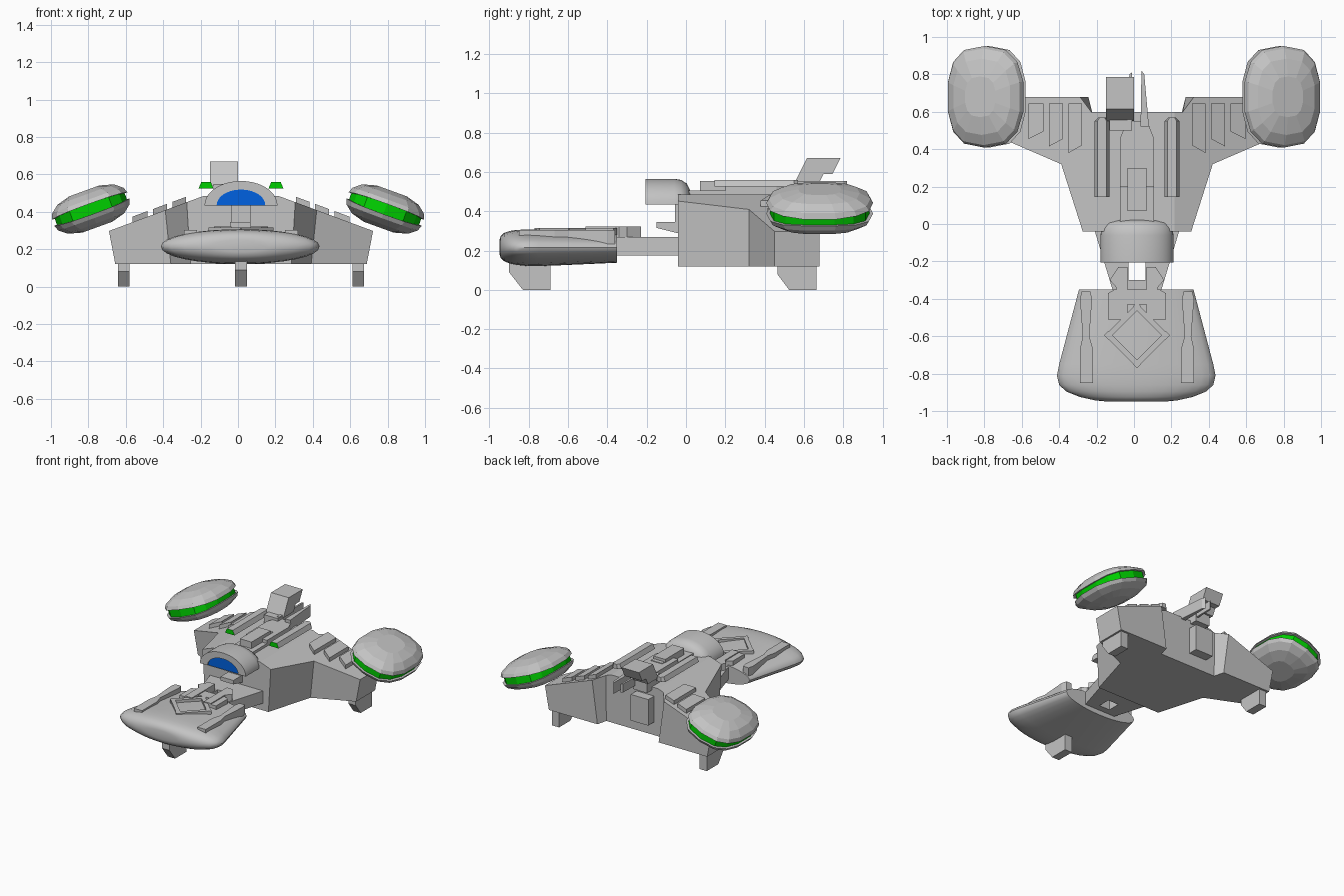
import bpy, bmesh, math
from mathutils import Matrix, Vector

if "Cube" in bpy.data.objects:
    bpy.data.objects.remove(bpy.data.objects["Cube"], do_unlink=True)


def material(name, rgb):
    m = bpy.data.materials.new(name)
    m.use_nodes = True
    m.diffuse_color = (*rgb, 1)
    m.node_tree.nodes["Principled BSDF"].inputs["Base Color"].default_value = (*rgb, 1)
    return m


GREY = material("hull grey", (0.55, 0.55, 0.55))
GREEN = material("glow green", (0.0, 0.64, 0.0))
BLUE = material("window blue", (0.0, 0.12, 0.75))
C = 0.016  # centre line of the hull


def finish(name, bm, mats, smooth=False):
    bmesh.ops.recalc_face_normals(bm, faces=bm.faces)
    me = bpy.data.meshes.new(name)
    bm.to_mesh(me)
    bm.free()
    ob = bpy.data.objects.new(name, me)
    bpy.context.collection.objects.link(ob)
    for m in mats:
        me.materials.append(m)
    if smooth:
        bpy.ops.object.select_all(action="DESELECT")
        ob.select_set(True)
        bpy.context.view_layer.objects.active = ob
        bpy.ops.object.shade_smooth_by_angle(angle=math.radians(40))
    return ob


def loft(name, rings, mats=(GREY,), smooth=False, first_cap=0):
    """Skin a list of equal-length point rings and cap both ends."""
    bm = bmesh.new()
    vs = [[bm.verts.new(p) for p in r] for r in rings]
    n = len(rings[0])
    for a, b in zip(vs, vs[1:]):
        for i in range(n):
            bm.faces.new((a[i], a[(i + 1) % n], b[(i + 1) % n], b[i]))
    bm.faces.new(vs[0]).material_index = first_cap
    bm.faces.new(vs[-1])
    return finish(name, bm, mats, smooth)


def plan(name, pts, z0, z1):
    """Extrude an x-y outline upward."""
    return loft(name, [[(x, y, z) for x, y in pts] for z in (z0, z1)])


def side(name, pts, x0, x1):
    """Extrude a y-z outline sideways."""
    return loft(name, [[(x, y, z) for y, z in pts] for x in (x0, x1)])


def box(name, x0, x1, y0, y1, z0, z1):
    return plan(name, [(x0, y0), (x1, y0), (x1, y1), (x0, y1)], z0, z1)


def roof(x):
    return 0.485 - 0.37 * max(0, abs(x - C) - 0.2)


# Main hull: plan outline (top x, y, bottom x) raised to a pitched roof
half = [(0.29, -0.04, 0.27), (0.405, 0.32, 0.375), (0.706, 0.45, 0.672),
        (0.706, 0.68, 0.672), (0.305, 0.68, 0.26), (0.245, 0.60, 0.24)]
outline = [(1, p) for p in half] + [(-1, p) for p in reversed(half)]
bm = bmesh.new()
low = [bm.verts.new((C + s * p[2], p[1], 0.12)) for s, p in outline]
top = [bm.verts.new((C + s * p[0], p[1], 1)) for s, p in outline]
n = len(outline)
for i in range(n):
    j = (i + 1) % n
    bm.faces.new((low[i], low[j], top[j], top[i]))
bm.faces.new(low)
bm.faces.new(top)
for x in (C - 0.2, C + 0.2):
    bmesh.ops.bisect_plane(bm, geom=bm.verts[:] + bm.edges[:] + bm.faces[:],
                           plane_co=(x, 0, 0), plane_no=(1, 0, 0))
for v in bm.verts:
    if v.co.z > 0.9:
        v.co.z = roof(v.co.x)
finish("hull", bm, [GREY])

# Saucer-like head, skinned through sections along y
sections = [(-0.95, 0.15, 0.185, 0.25), (-0.943, 0.22, 0.163, 0.273), (-0.925, 0.30, 0.146, 0.29),
            (-0.895, 0.375, 0.133, 0.30), (-0.86, 0.412, 0.126, 0.305), (-0.81, 0.424, 0.121, 0.307),
            (-0.75, 0.412, 0.12, 0.306), (-0.35, 0.306, 0.138, 0.288)]
rings = []
for y, w, zl, zh in sections:
    ring = []
    for i in range(32):
        a = 2 * math.pi * i / 32
        s = math.sin(a)
        h = (zh - 0.215) if s > 0 else (zl - 0.215)
        ring.append((C - 0.004 + w * math.cos(a), y, 0.215 + h * abs(s) ** 0.95))
    rings.append(ring)
loft("head", rings, smooth=True)

# Diamond frame on the head
for i in range(4):
    ob = box("diamond_bar", -0.125, 0.125, 0.092, 0.122, 0.27, 0.315)
    ob.data.transform(Matrix.Translation((C, -0.595, 0)) @ Matrix.Rotation(math.radians(45 + 90 * i), 4, "Z"))

for s in (1, -1):
    def mx(pts):
        return [(C + s * x, y) for x, y in pts]

    # Head rails with a narrow waist
    plan("head_rail", mx([(0.235, -0.85), (0.305, -0.85), (0.305, -0.67), (0.29, -0.60), (0.305, -0.40),
                          (0.295, -0.36), (0.25, -0.36), (0.24, -0.40), (0.255, -0.60), (0.235, -0.67)]), 0.22, 0.304)
    # Collar plates and neck prongs
    plan("collar_plate", mx([(0.0, -0.43), (0.07, -0.43), (0.09, -0.51), (0.155, -0.51),
                             (0.155, -0.37), (0.12, -0.35), (0.0, -0.35)]), 0.24, 0.315)
    plan("collar_prong", mx([(0.05, -0.51), (0.11, -0.51), (0.11, -0.34), (0.145, -0.30),
                             (0.10, -0.23), (0.05, -0.23)]), 0.25, 0.322)
    plan("neck_prong", mx([(0.045, -0.37), (0.125, -0.37), (0.225, -0.04), (0.225, 0.08), (0.045, 0.08)]),
         0.175, 0.27)

    # Ribs lying on the sloping wing
    for x0, x1, y0 in ((0.295, 0.365, 0.39), (0.395, 0.47, 0.425), (0.50, 0.58, 0.465)):
        pts = mx([(x0, y0 + 0.03), (x1, y0 - 0.01), (x1, 0.645), (x0, 0.645)])
        loft("wing_rib", [[(x, y, roof(x) + dz) for x, y in pts] for dz in (-0.02, 0.03)])

    # Roof cannons with green muzzles
    xc = C + s * 0.187
    prof = [(-0.04, 0.525), (0.04, 0.525), (0.025, 0.56), (-0.025, 0.56)]
    loft("roof_cannon", [[(xc + x * k, y, z) for x, z in prof] for y, k in ((0.145, 1), (0.55, 1), (0.57, 0.5))],
         mats=(GREY, GREEN), first_cap=1)

    # Rear landing legs
    xl = C + s * 0.627
    side("rear_leg", [(0.465, 0.13), (0.465, 0.08), (0.525, 0), (0.665, 0), (0.665, 0.13)], xl - 0.031, xl + 0.031)

    # Engine pods: two faceted shells whose gap opens toward the ends, around a green band
    place = Matrix.Translation((s * 0.787, 0.68, 0.415)) @ Matrix.Rotation(math.radians(s * 20), 4, "Y")

    def pod_ring(k, z, gap=0.0):
        out = []
        for i in range(14):
            a = 2 * math.pi * (i + 0.5) / 14
            ca, sa = math.cos(a), math.sin(a)
            out.append(place @ Vector((0.218 * k * math.copysign(abs(ca) ** 0.72, ca),
                                       0.272 * k * math.copysign(abs(sa) ** 0.8, sa), z + gap * abs(sa))))
        return out
    for part, d in (("upper", 1), ("lower", -1)):
        levels = ((0.88, 0.014, 0.015), (1.0, 0.014, 0.015), (0.95, 0.046, 0.006), (0.75, 0.082, 0), (0.40, 0.103, 0))
        loft("pod_%s_shell" % part, [pod_ring(k, d * z, d * g) for k, z, g in levels])
    loft("pod_band", [pod_ring(0.93, -0.014, -0.015), pod_ring(0.93, 0.014, 0.015)], mats=(GREEN,))

# Neck cross pieces
box("neck_front_bridge", C - 0.06, C + 0.06, -0.38, -0.30, 0.175, 0.27)
box("neck_rear_bridge", C - 0.06, C + 0.06, -0.205, 0.08, 0.175, 0.27)
side("chin_wedge", [(-0.15, 0.345), (-0.03, 0.345), (-0.03, 0.285), (-0.09, 0.30), (-0.15, 0.315)], C - 0.06, C + 0.05)
box("chin_post", C - 0.05, C + 0.05, -0.055, -0.03, 0.34, 0.45)


# Cockpit canopy with a recessed window
def arch(w, h, y):
    return [(C + w * math.cos(math.pi * i / 20), y, 0.435 + h * math.sin(math.pi * i / 20)) for i in range(21)]


loft("cockpit", [arch(0.13, 0.084, -0.199), arch(0.13, 0.084, -0.207), arch(0.195, 0.13, -0.207),
                 arch(0.195, 0.13, -0.06), arch(0.19, 0.124, -0.025), arch(0.17, 0.105, 0.005),
                 arch(0.12, 0.07, 0.022)], mats=(GREY, BLUE), smooth=True, first_cap=1)

# Spine along the roof
box("spine_base", C - 0.09, C + 0.09, 0.0, 0.33, 0.46, 0.505)
box("spine_front", C - 0.05, C + 0.05, 0.07, 0.30, 0.48, 0.555)
box("spine_cap", C - 0.045, C + 0.05, 0.30, 0.33, 0.48, 0.535)
plan("spine_rear", [(C - 0.09, 0.20), (C + 0.09, 0.20), (C + 0.09, 0.46), (C + 0.055, 0.55),
                    (C - 0.055, 0.55), (C - 0.09, 0.46)], 0.46, 0.53)

# Offset tower, tail fins and rear housing
side("tower", [(0.55, 0.54), (0.615, 0.67), (0.785, 0.67), (0.745, 0.59), (0.70, 0.59), (0.675, 0.54)], -0.15, 0.0)
box("tower_foot", -0.13, -0.01, 0.5, 0.66, 0.46, 0.55)
plan("tail_fin", [(0.035, 0.52), (0.08, 0.52), (0.062, 0.72), (0.055, 0.80), (0.04, 0.82)], 0.47, 0.555)
plan("short_tail_fin", [(-0.035, 0.52), (-0.012, 0.52), (-0.012, 0.81), (-0.025, 0.80)], 0.49, 0.555)
box("rear_housing", -0.15, 0.0, 0.55, 0.672, 0.22, 0.42)

# Front landing leg
side("front_leg", [(-0.90, 0.15), (-0.90, 0.09), (-0.83, 0), (-0.69, 0), (-0.69, 0.15)], C - 0.031, C + 0.031)
